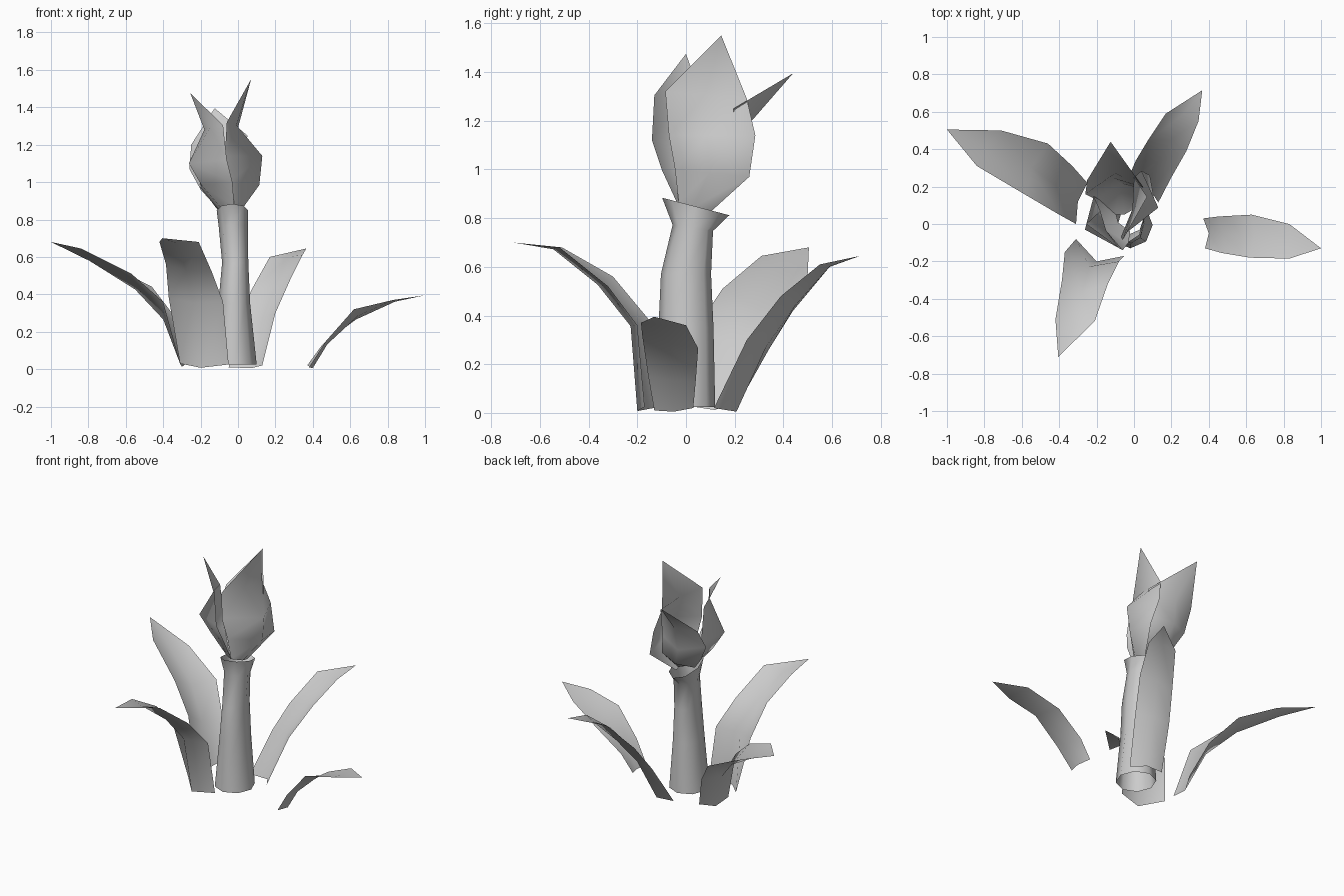
import bpy
import bmesh
import math
from mathutils import Vector

cube = bpy.data.objects.get("Cube")
if cube:
    bpy.data.objects.remove(cube, do_unlink=True)

# One plain colour for the whole plant
grey = bpy.data.materials.new("plain_grey")
grey.use_nodes = True
colour = (0.6, 0.6, 0.6, 1)
grey.diffuse_color = colour
grey.node_tree.nodes["Principled BSDF"].inputs["Base Color"].default_value = colour


def finish(name, bm):
    """Turn a bmesh into a smooth-shaded object."""
    mesh = bpy.data.meshes.new(name)
    bm.to_mesh(mesh)
    bm.free()
    mesh.materials.append(grey)
    for polygon in mesh.polygons:
        polygon.use_smooth = True
    obj = bpy.data.objects.new(name, mesh)
    bpy.context.collection.objects.link(obj)
    return obj


def blade(name, left_rail, right_rail, tip, bulge, weights):
    """Loft a thin sheet between two edge rails, bowed along its midrib and closed at a tip."""
    bm = bmesh.new()
    rows = []
    for left, right, weight in zip(left_rail, right_rail, weights):
        left, right = Vector(left), Vector(right)
        middle = (left + right) / 2 + Vector(bulge) * weight
        rows.append([bm.verts.new(point) for point in (left, middle, right)])
    for lower, upper in zip(rows, rows[1:]):
        for i in range(2):
            bm.faces.new((lower[i], lower[i + 1], upper[i + 1], upper[i]))
    point = bm.verts.new(tip)
    for i in range(2):
        bm.faces.new((rows[-1][i], rows[-1][i + 1], point))
    # Face the sheet towards its bowed side
    bm.normal_update()
    facing = sum((f.normal * f.calc_area() for f in bm.faces), Vector())
    if facing.dot(Vector(bulge)) < 0:
        bmesh.ops.reverse_faces(bm, faces=bm.faces[:])
    return finish(name, bm)


def tube(name, rings, sides=8):
    """Open tube through rings of (centre x, centre y, radius x, radius y, z, slope along y)."""
    bm = bmesh.new()
    loops = []
    for cx, cy, rx, ry, z, slope in rings:
        loop = []
        for i in range(sides):
            angle = math.tau * i / sides
            dy = ry * math.sin(angle)
            loop.append(bm.verts.new((cx + rx * math.cos(angle), cy + dy, z + slope * dy)))
        loops.append(loop)
    for lower, upper in zip(loops, loops[1:]):
        for i in range(sides):
            j = (i + 1) % sides
            bm.faces.new((lower[i], lower[j], upper[j], upper[i]))
    return finish(name, bm)


# Stem with a slanted flared collar under the flower
tube("stem", [
    (-.02, -.005, .12, .125, .025, 0),
    (-.02, 0, .085, .113, .35, 0),
    (-.015, 0, .07, .103, .57, 0),
    (-.025, .028, .078, .083, .76, -.15),
    (-.03, .04, .084, .138, .848, -.26),
])

# Long leaves around the stem
leaf_bow = (1, .7, .7, .4)
blade("left_leaf",
      [(.37, .03, .02), (.45, .04, .13), (.63, .05, .265), (.83, 0, .36)],
      [(.38, -.13, .01), (.47, -.155, .15), (.62, -.18, .32), (.83, -.185, .37)],
      (1, -.13, .395), (.025, 0, -.01), leaf_bow)
blade("back_right_leaf",
      [(-.31, 0, .03), (-.4, .05, .36), (-.57, .15, .51), (-.84, .31, .645)],
      [(-.25, .22, .05), (-.33, .31, .27), (-.46, .43, .44), (-.71, .5, .57)],
      (-1, .505, .68), (-.05, .02, -.07), (.4, .7, .7, .4))
blade("front_right_leaf",
      [(-.31, -.08, .03), (-.37, -.15, .38), (-.385, -.3, .56), (-.42, -.51, .68)],
      [(-.05, -.17, .025), (-.08, -.2, .36), (-.14, -.32, .52), (-.21, -.52, .68)],
      (-.405, -.71, .7), (-.02, -.075, -.02), leaf_bow)
blade("back_left_leaf",
      [(-.05, .2, .01), (.01, .34, .26), (.07, .44, .42), (.17, .59, .6)],
      [(.13, .115, .02), (.2, .25, .3), (.28, .39, .48), (.345, .55, .61)],
      (.365, .715, .645), (.03, .05, -.01), leaf_bow)

# Three cupped petals; the side petals fold sharply below their pointed tops
petal_bow = (.2, .65, 1, .15)
blade("left_petal",
      [(-.03, -.03, .865), (-.045, -.045, 1), (-.07, -.07, 1.14), (-.06, -.085, 1.32)],
      [(0, .1, .825), (.085, .26, .97), (.04, .285, 1.14), (0, .25, 1.29)],
      (.07, .145, 1.55), (.145, -.02, 0), petal_bow)
blade("right_petal",
      [(-.02, -.04, .87), (-.03, -.1, 1), (-.06, -.14, 1.12), (-.08, -.13, 1.305)],
      [(-.1, .07, .84), (-.2, .14, .97), (-.215, .15, 1.08), (-.18, .07, 1.28)],
      (-.255, 0, 1.475), (-.125, -.035, 0), petal_bow)
blade("back_petal",
      [(-.1, .05, .85), (-.2, .13, .96), (-.26, .16, 1.07), (-.25, .235, 1.2)],
      [(0, .08, .84), (.05, .18, .96), (.04, .19, 1.08), (.05, .195, 1.25)],
      (-.125, .44, 1.395), (0, .07, -.03), (-.2, .9, 1, .8))
